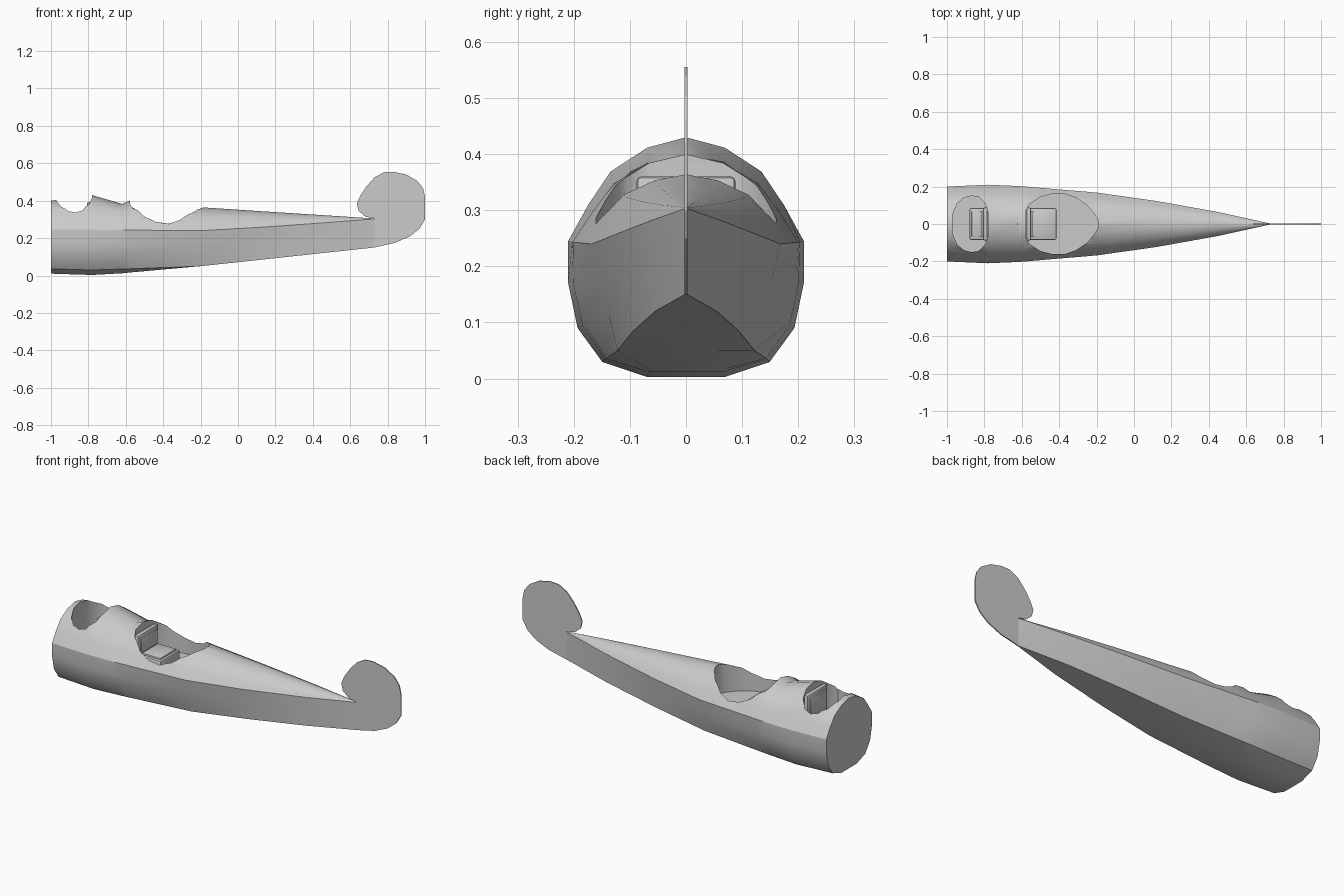
import bpy, bmesh, math

cube = bpy.data.objects.get("Cube")
if cube:
    bpy.data.objects.remove(cube, do_unlink=True)

# Single grey finish
grey = bpy.data.materials.new("light_grey")
grey.use_nodes = True
grey.diffuse_color = (0.6, 0.6, 0.6, 1)
grey.node_tree.nodes["Principled BSDF"].inputs["Base Color"].default_value = (0.6, 0.6, 0.6, 1)


def finish(name, bm):
    bmesh.ops.recalc_face_normals(bm, faces=bm.faces)
    mesh = bpy.data.meshes.new(name)
    bm.to_mesh(mesh)
    bm.free()
    mesh.materials.append(grey)
    obj = bpy.data.objects.new(name, mesh)
    bpy.context.collection.objects.link(obj)
    return obj


def activate(obj):
    bpy.ops.object.select_all(action="DESELECT")
    obj.select_set(True)
    bpy.context.view_layer.objects.active = obj


def prism(name, points, offset):
    """Extrude a closed outline along an offset."""
    bm = bmesh.new()
    face = bm.faces.new([bm.verts.new(p) for p in points])
    new = bmesh.ops.extrude_face_region(bm, geom=[face])["geom"]
    bmesh.ops.translate(bm, vec=offset, verts=[v for v in new if isinstance(v, bmesh.types.BMVert)])
    return finish(name, bm)


def block(name, low, high, bevel=0.008):
    bm = bmesh.new()
    bmesh.ops.create_cube(bm, size=1)
    for v in bm.verts:
        v.co = [(a + b) / 2 + c * (b - a) for a, b, c in zip(low, high, v.co)]
    bmesh.ops.bevel(bm, geom=bm.edges[:], offset=bevel, segments=2, affect="EDGES", profile=0.5)
    obj = finish(name, bm)
    activate(obj)
    bpy.ops.object.shade_smooth_by_angle(angle=math.radians(35))


# Fuselage: round nose blending into a flat-sided tail
ARCH = [(0, 1), (.33, .9), (.64, .67), (.83, .35), (1, 0)]
BELLY = [(1, -.31), (.92, -.64), (.71, -.89), (.33, -1)]
# x, top, bottom, half width, shoulder height, floor half width, boxiness
STATIONS = [
    (-1, .40, .01, .2, .245, .14, 0),
    (-.78, .43, .003, .21, .245, .15, 0),
    (-.62, .383, .012, .203, .243, .145, .1),
    (-.58, .40, .016, .2, .243, .143, .2),
    (-.2, .365, .05, .168, .24, .122, 1),
    (.12, .344, .084, .123, .258, .095, 1),
    (.45, .323, .12, .064, .281, .055, 1),
    (.73, .305, .15, .002, .303, .002, 1),
]


def section(x, top, low, w, shoulder, floor, box):
    half = [(w * y, shoulder + (top - shoulder) * z) for y, z in ARCH]
    for i, (y, z) in enumerate(BELLY):
        t = min((i + 1) / 3, 1)
        box_y = w + (floor - w) * t if i < 3 else floor * .45
        box_z = shoulder + (low - shoulder) * t
        round_y, round_z = w * y, shoulder + (shoulder - low) * z
        half.append((round_y + (box_y - round_y) * box, round_z + (box_z - round_z) * box))
    ring = half + [(-y, z) for y, z in reversed(half[1:])]
    return [(x, y, z) for y, z in ring]


bm = bmesh.new()
rings = [[bm.verts.new(p) for p in section(*s)] for s in STATIONS]
for a, b in zip(rings, rings[1:]):
    for i in range(len(a)):
        j = (i + 1) % len(a)
        bm.faces.new((a[i], a[j], b[j], b[i]))
bm.faces.new(rings[0])
bm.faces.new(rings[-1])
fuselage = finish("fuselage", bm)

# Cockpit openings
FRONT_HOLE = [(-.97, .05), (-.945, .11), (-.91, .14), (-.87, .15), (-.83, .145), (-.795, .11), (-.781, .06)]
REAR_HOLE = [(-.578, .07), (-.56, .105), (-.5, .145), (-.44, .16), (-.37, .16),
             (-.31, .14), (-.25, .1), (-.21, .05), (-.19, .015)]
for name, outline in (("front_cutter", FRONT_HOLE), ("rear_cutter", REAR_HOLE)):
    loop = outline + [(x, -y) for x, y in reversed(outline)]
    cutter = prism(name, [(x, y, .2) for x, y in loop], (0, 0, .4))
    cutter.hide_render = True
    activate(fuselage)
    cut = fuselage.modifiers.new("cockpit", "BOOLEAN")
    cut.operation, cut.solver, cut.object = "DIFFERENCE", "EXACT", cutter
    bpy.ops.object.modifier_apply(modifier=cut.name)
    bpy.data.objects.remove(cutter, do_unlink=True)
activate(fuselage)
bpy.ops.object.shade_smooth_by_angle(angle=math.radians(30))


# Seats, back to back: each has a pan, a backrest and a raised pad
def seat(prefix, back_x, front_x, top):
    d = 1 if front_x > back_x else -1

    def part(name, x0, x1, half, z0, z1, bevel):
        block(prefix + name, (min(x0, x1), -half, z0), (max(x0, x1), half, z1), bevel)

    part("_seat_pan", back_x, front_x, .085, .195, .255, .008)
    part("_seat_back", back_x, back_x + d * .025, .088, .2, top, .008)
    part("_seat_pad", back_x + d * .02, back_x + d * .033, .07, .26, top - .02, .004)
    part("_seat_cushion", back_x + d * .035, front_x - d * .012, .07, .25, .264, .004)


seat("front", -.783, -.88, .392)
seat("rear", -.575, -.415, .36)

# Thin rudder plate
RUDDER = [(.73, .15), (.73, .305), (.68, .315), (.645, .345), (.635, .385), (.655, .43), (.69, .48),
          (.73, .525), (.78, .552), (.83, .555), (.9, .54), (.96, .505), (.99, .465), (1, .42),
          (1, .3), (.97, .25), (.92, .21), (.84, .175)]
prism("rudder", [(x, -.003, z) for x, z in RUDDER], (0, .006, 0))
